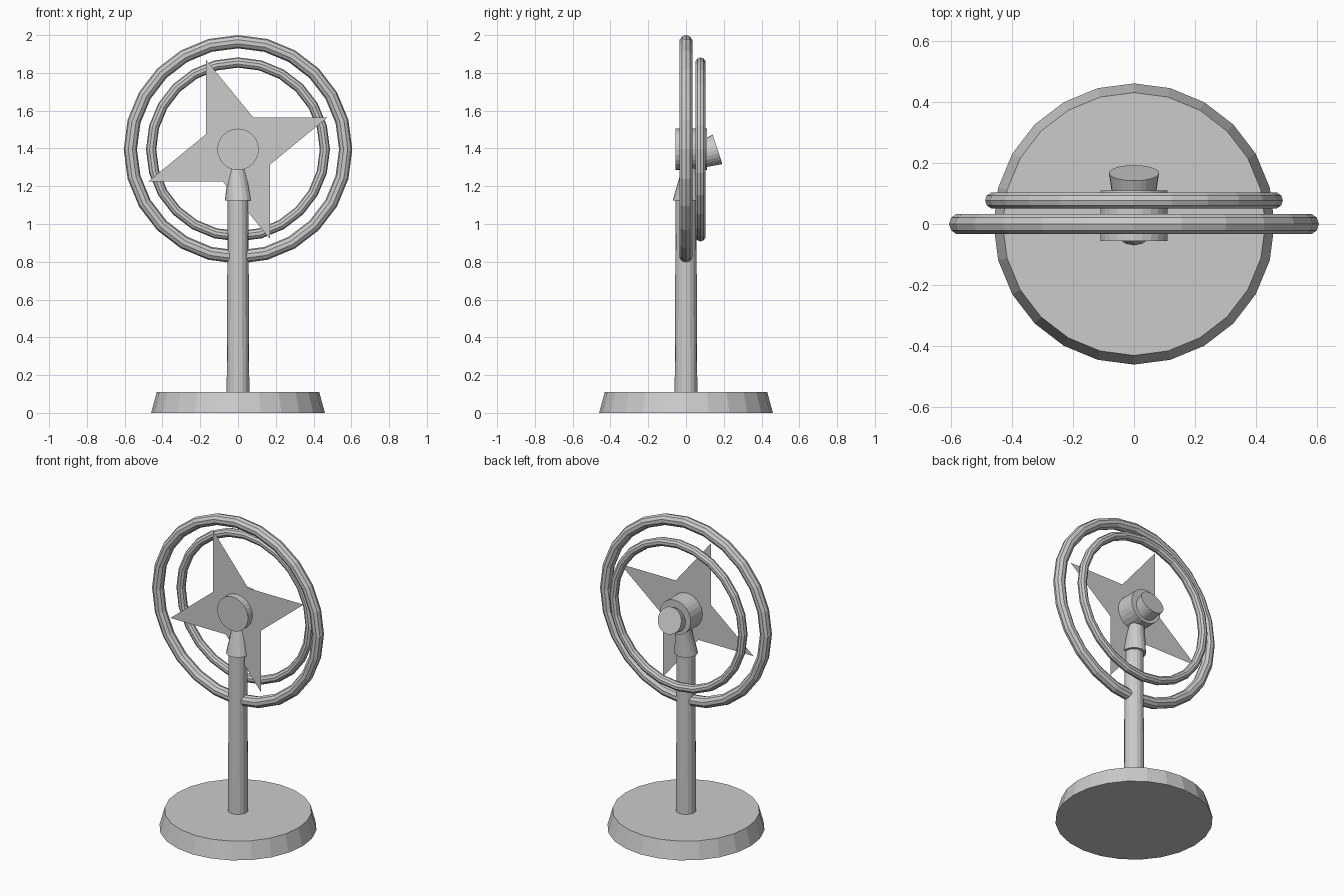
import bpy, bmesh
from math import pi, radians, sin, cos
from mathutils import Vector, Matrix

default_cube = bpy.data.objects.get("Cube")
if default_cube:
    bpy.data.objects.remove(default_cube, do_unlink=True)

HUB_Z = 1.395


def finish(name, bm):
    bmesh.ops.recalc_face_normals(bm, faces=bm.faces)
    mesh = bpy.data.meshes.new(name)
    bm.to_mesh(mesh)
    bm.free()
    obj = bpy.data.objects.new(name, mesh)
    bpy.context.collection.objects.link(obj)
    return obj


def tapered(name, start, end, r_start, r_end, sides=24):
    """Capped cone or cylinder running from start to end."""
    start, end = Vector(start), Vector(end)
    axis = end - start
    turn = axis.to_track_quat('Z', 'Y').to_matrix().to_4x4()
    bm = bmesh.new()
    bmesh.ops.create_cone(bm, cap_ends=True, segments=sides, radius1=r_start,
                          radius2=r_end, depth=axis.length,
                          matrix=Matrix.Translation((start + end) / 2) @ turn)
    return finish(name, bm)


def ring(name, y, radius, tube):
    bpy.ops.mesh.primitive_torus_add(major_radius=radius, minor_radius=tube,
                                     major_segments=24, minor_segments=10,
                                     location=(0, y, HUB_Z),
                                     rotation=(pi / 2, 0, 0))
    bpy.context.object.name = name


# Stand
tapered("base", (0, 0, 0), (0, 0, 0.11), 0.46, 0.43)
tapered("post", (0, 0, 0.1), (0, 0, 1.13), 0.06, 0.055, 16)

# Neck: a slightly twisted cone leaning back under the hub
bm = bmesh.new()
rings = []
for z, y, r, twist in ((1.125, 0, 0.07, 0), (1.33, 0.03, 0.042, -25)):
    rings.append([bm.verts.new((r * cos(a), y + r * sin(a), z)) for a in
                  (2 * pi * i / 16 + radians(twist) for i in range(16))])
low, high = rings
for i in range(16):
    j = (i + 1) % 16
    bm.faces.new((low[i], low[j], high[j], high[i]))
bm.faces.new(low)
bm.faces.new(high)
finish("neck", bm)

# Hub and the tilted motor knob behind it
tapered("hub", (0, -0.055, HUB_Z), (0, 0.11, HUB_Z), 0.11, 0.11)
tapered("motor_knob", (0, 0.06, 1.36), (0, 0.167, HUB_Z), 0.066, 0.082)

# Guard rings
ring("front_guard_ring", 0, 0.57, 0.035)
ring("rear_guard_ring", 0.077, 0.46, 0.027)

# Four flat blades, meeting at their corners with small gaps near the hub
outline = [(-0.17, 0.475), (-0.17, 0.08), (-0.125, 0.06), (-0.085, 0.065),
           (0, 0), (0.065, 0.085), (0.06, 0.125), (0.08, 0.17)]
for n in range(4):
    bm = bmesh.new()
    spin = Matrix.Rotation(n * pi / 2, 3, 'Y')
    bm.faces.new([bm.verts.new(spin @ Vector((x, 0, z))) for x, z in outline])
    blade = finish(f"blade_{n + 1}", bm)
    blade.location = (0, -0.01, HUB_Z)
